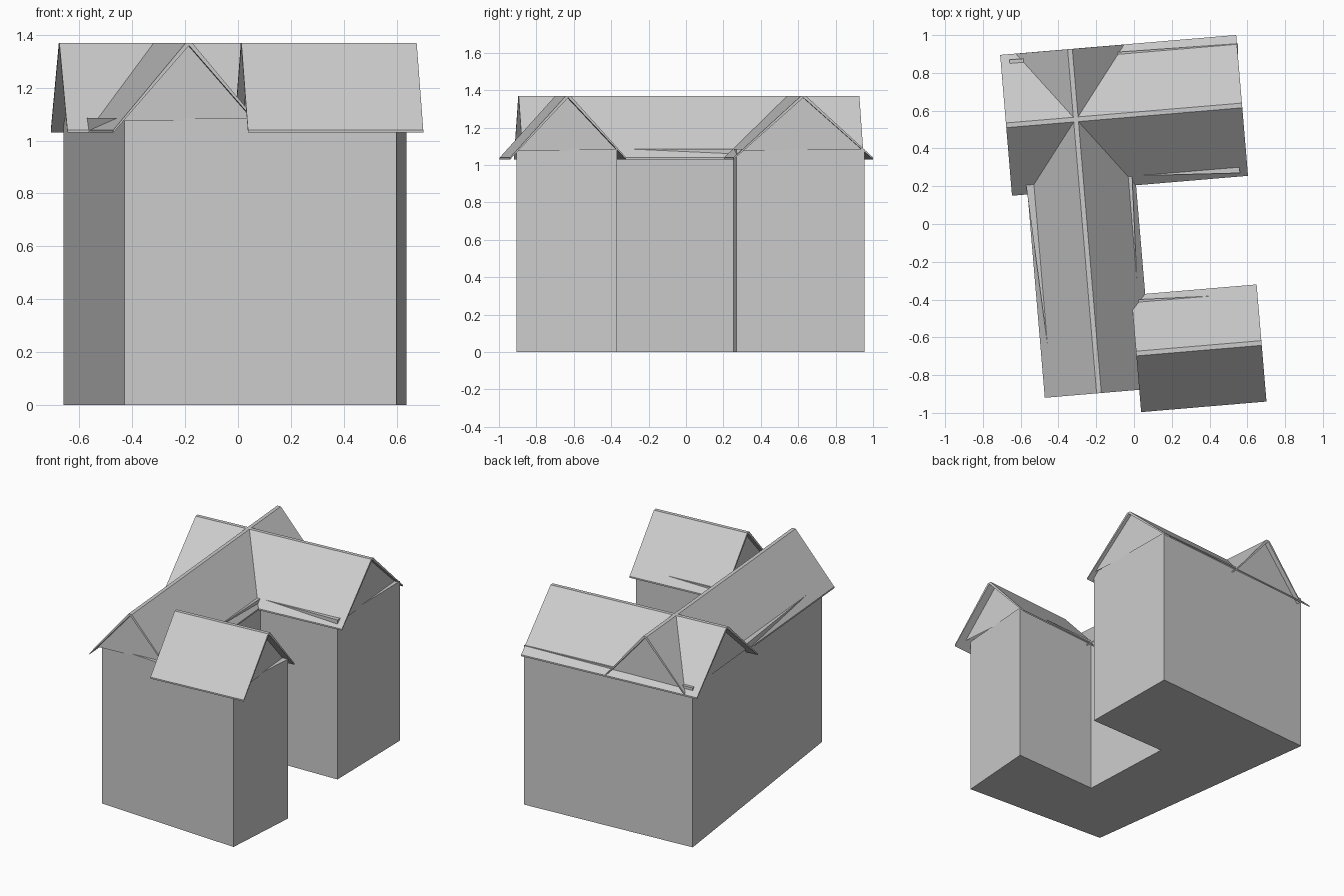
import bpy, bmesh, math
from mathutils import Matrix, Vector

if "Cube" in bpy.data.objects:
    bpy.data.objects.remove(bpy.data.objects["Cube"])

TURN = math.atan2(0.084, 0.9965)      # roofs are turned slightly on the plan
WALL_TOP, EAVE, RIDGE = 1.085, 1.03, 1.37


def finish(name, bm, turn=0.0):
    bmesh.ops.transform(bm, matrix=Matrix.Rotation(turn, 4, 'Z'), verts=bm.verts)
    me = bpy.data.meshes.new(name)
    bm.to_mesh(me)
    bm.free()
    ob = bpy.data.objects.new(name, me)
    bpy.context.collection.objects.link(ob)
    return ob


def extrude(name, points, vec, turn=0.0):
    """Closed prism from a planar outline."""
    bm = bmesh.new()
    face = bm.faces.new([bm.verts.new(p) for p in points])
    ext = bmesh.ops.extrude_face_region(bm, geom=[face], use_keep_orig=True)
    verts = [g for g in ext['geom'] if isinstance(g, bmesh.types.BMVert)]
    bmesh.ops.translate(bm, verts=verts, vec=vec)
    bmesh.ops.recalc_face_normals(bm, faces=bm.faces)
    return finish(name, bm, turn)


def roof(name, axis, start, end, mid, half, insets):
    """Gabled roof shell along an axis, with set-back gable panels."""
    def place(along, across, z):
        return Vector((along, mid + across, z) if axis == 'x'
                      else (mid + across, along, z))

    profile = [(-half, EAVE), (-half, EAVE + 0.01), (-0.0125, RIDGE), (0.0125, RIDGE),
               (half, EAVE + 0.01), (half, EAVE), (0, RIDGE - 0.01)]
    run = place(end, 0, 0) - place(start, 0, 0)
    extrude(name, [place(start, c, z) for c, z in profile], run, TURN)

    # gable panels
    top = RIDGE - 0.01
    base = half * (top - WALL_TOP + 0.01) / (top - EAVE)
    for i, pos in enumerate((start + insets[0], end - insets[1])):
        bm = bmesh.new()
        tri = [(-base, WALL_TOP - 0.01), (base, WALL_TOP - 0.01), (0, top)]
        face = bm.faces.new([bm.verts.new(place(pos, c, z)) for c, z in tri])
        face.normal_update()
        outward = run * (-1 if i == 0 else 1)
        if face.normal.dot(outward) < 0:
            face.normal_flip()
        finish(f"{name}_gable_{i + 1}", bm, TURN)


# U-shaped wall block
plan = [(-0.43, -0.85), (0.60, -0.905), (0.637, -0.37), (0.02, -0.40),
        (-0.01, 0.255), (0.56, 0.27), (0.55, 0.955), (-0.66, 0.87)]
walls = extrude("walls", [(x, y, 0) for x, y in plan], (0, 0, WALL_TOP))

# roofs over the three wings
roof("north_roof", 'x', -0.631, 0.623, 0.5775, 0.374, (0.055, 0.024))
roof("west_roof", 'y', -0.877, 0.951, -0.26, 0.288, (0.035, 0.03))
roof("south_roof", 'x', -0.046, 0.620, -0.6845, 0.311, (0.03, 0.055))
